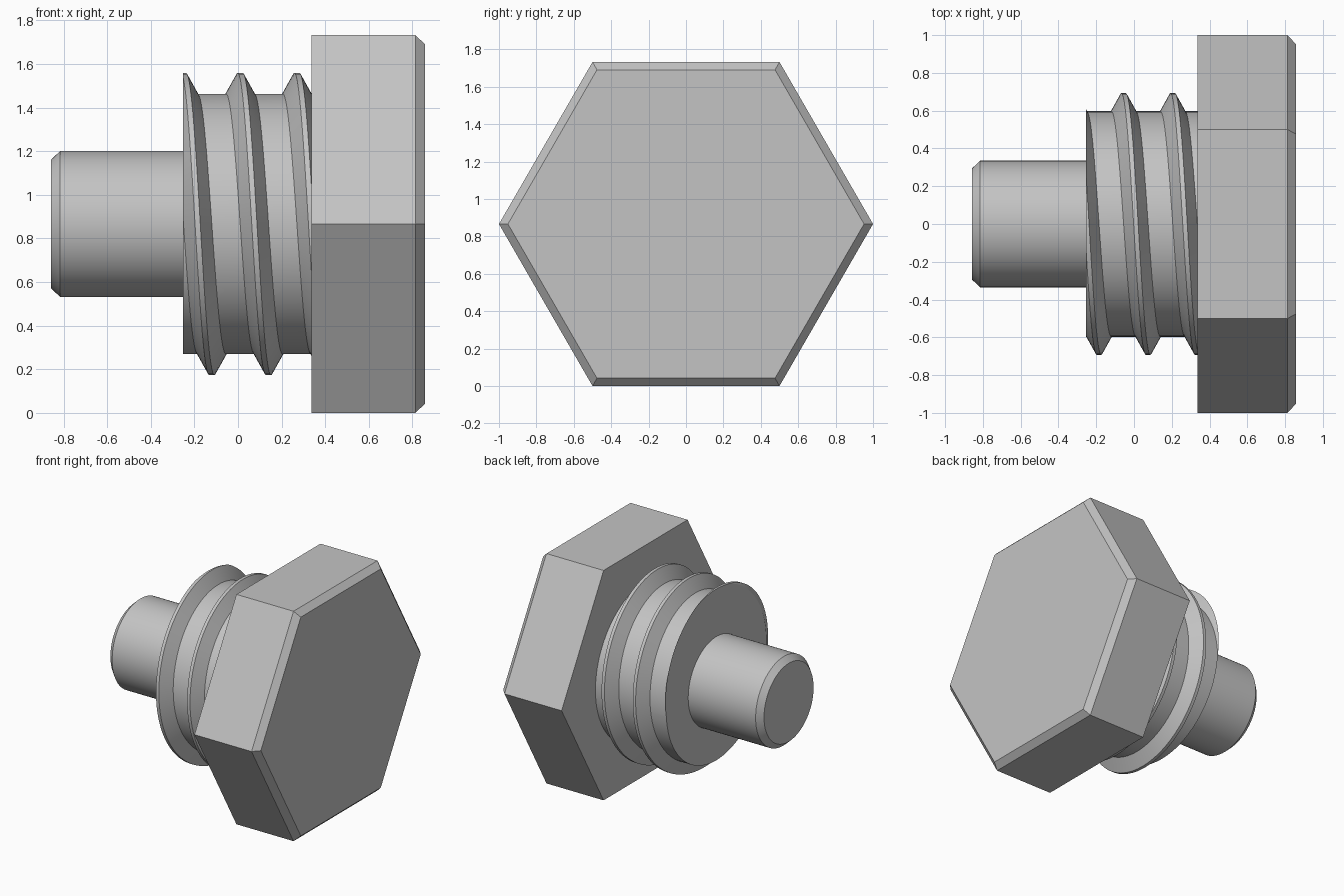
import bpy, bmesh
from math import cos, sin, tau, radians

cube = bpy.data.objects.get("Cube")
if cube:
    bpy.data.objects.remove(cube)

CZ = 0.866                     # height of the bolt axis, which runs along x
SEGS = 96
THREAD_START, HEAD_BACK, END = -0.253, 0.337, 0.857

steel = bpy.data.materials.new("light_grey_steel")
steel.use_nodes = True
grey = (0.55, 0.55, 0.55, 1)
steel.diffuse_color = grey
steel.node_tree.nodes["Principled BSDF"].inputs["Base Color"].default_value = grey


def ring_point(x, r, a):
    return (x, r * cos(a), CZ + r * sin(a))


def finish(name, bm, smooth):
    bmesh.ops.recalc_face_normals(bm, faces=bm.faces)
    mesh = bpy.data.meshes.new(name)
    bm.to_mesh(mesh)
    bm.free()
    mesh.materials.append(steel)
    obj = bpy.data.objects.new(name, mesh)
    bpy.context.collection.objects.link(obj)
    if smooth:
        bpy.ops.object.select_all(action='DESELECT')
        obj.select_set(True)
        bpy.context.view_layer.objects.active = obj
        bpy.ops.object.shade_smooth_by_angle(angle=radians(25))
    return obj


def bridge(bm, rows, closed):
    for a, b in zip(rows, rows[1:]):
        n = len(a)
        for i in range(n if closed else n - 1):
            j = (i + 1) % n
            bm.faces.new((a[i], a[j], b[j], b[i]))


def lathe(name, profile, segments, smooth):
    """Turn (x, radius) points about the bolt axis and cap both ends."""
    bm = bmesh.new()
    rows = [[bm.verts.new(ring_point(x, r, tau * i / segments)) for i in range(segments)]
            for x, r in profile]
    bridge(bm, rows, True)
    bm.faces.new(rows[0])
    bm.faces.new(rows[-1])
    return finish(name, bm, smooth)


# Hexagonal head with chamfered outer face
lathe("hex_head", [(HEAD_BACK, 1), (END - 0.044, 1), (END, 0.952)], 6, False)

# Plain pin with chamfered tip
lathe("pin", [(THREAD_START + 0.01, 0.335), (0.042 - END, 0.335), (-END, 0.295)], SEGS, True)

# Threaded shank: a helical strip (flank, crest, flank, root), trimmed at both ends
PITCH, ROOT, CREST = 0.26, 0.597, 0.693
profile = [(-0.065, ROOT), (-0.012, CREST), (0.012, CREST), (0.065, ROOT), (PITCH - 0.065, ROOT)]
bm = bmesh.new()
rows = []
for i in range(-3 * SEGS, 4 * SEGS + 1):
    a = tau * i / SEGS
    shift = 0.01 + PITCH * (i / SEGS - 0.25)
    rows.append([bm.verts.new(ring_point(x + shift, r, a)) for x, r in profile])
bridge(bm, rows, False)
bmesh.ops.remove_doubles(bm, verts=bm.verts, dist=0.0001)
for x, side in ((THREAD_START, -1), (HEAD_BACK + 0.005, 1)):
    bmesh.ops.bisect_plane(bm, geom=bm.verts[:] + bm.edges[:] + bm.faces[:], dist=0.00001,
                           plane_co=(x, 0, 0), plane_no=(side, 0, 0), clear_outer=True)
rim = [e for e in bm.edges if e.is_boundary]
bmesh.ops.holes_fill(bm, edges=rim, sides=0)
finish("threaded_shank", bm, True)
